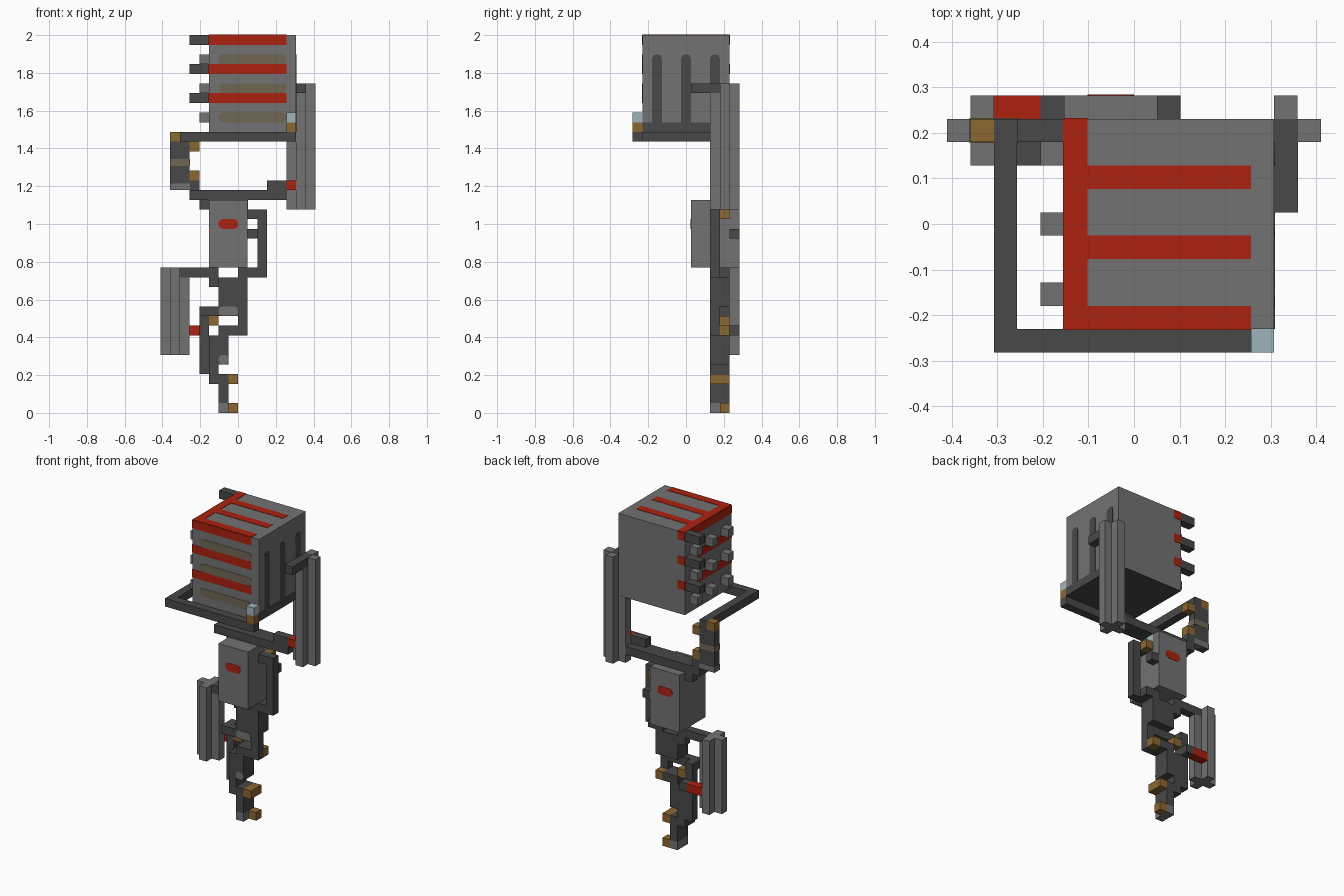
import bpy
import bmesh
from mathutils import Vector

default = bpy.data.objects.get("Cube")
if default:
    bpy.data.objects.remove(default, do_unlink=True)

UNIT = 2 / 39                      # one block of the model
ORIGIN = Vector((0, -5.5, 0))      # depth is counted in blocks from the front


def material(name, *rgb):
    mat = bpy.data.materials.new(name)
    mat.use_nodes = True
    mat.diffuse_color = (*rgb, 1)
    shader = next(n for n in mat.node_tree.nodes if n.type == 'BSDF_PRINCIPLED')
    shader.inputs["Base Color"].default_value = (*rgb, 1)
    return mat


grey = material("mid grey", .17, .17, .17)
dark = material("dark grey", .065, .065, .065)
red = material("red", .41, .015, .005)
brown = material("brown", .26, .135, .03)
tan = material("dull tan", .16, .135, .09)
blue = material("pale blue", .34, .46, .5)


def box(name, mat, x, y, z, round_axis=None):
    """Box from (low, high) ranges in blocks; round_axis rounds the outline seen along it."""
    low, high = (Vector(corner) for corner in zip(x, y, z))
    bm = bmesh.new()
    bmesh.ops.create_cube(bm, size=1)
    for v in bm.verts:
        for i in range(3):
            v.co[i] = ((low[i] if v.co[i] < 0 else high[i]) + ORIGIN[i]) * UNIT
    if round_axis is not None:
        edges = [e for e in bm.edges
                 if abs((e.verts[0].co - e.verts[1].co).normalized()[round_axis]) > .9]
        bmesh.ops.bevel(bm, geom=edges, offset=.4 * UNIT, segments=2,
                        profile=.5, affect='EDGES')
    mesh = bpy.data.meshes.new(name)
    bm.to_mesh(mesh)
    bm.free()
    mesh.materials.append(mat)
    obj = bpy.data.objects.new(name, mesh)
    bpy.context.collection.objects.link(obj)
    return obj


def cell(start, size=1):
    return (start, start + size)


def skin(at):
    """Thin range across a surface, for painted plates."""
    return (at - .04, at + .04)


front, middle, rear = cell(8), cell(9), cell(10)
both = (8, 10)

# Head block with dark underside
head_x, head_y, head_z = (-3, 6), (1, 10), (29, 39)
box("head", grey, head_x, head_y, head_z)
box("head_underside", dark, head_x, head_y, skin(29))
box("head_side_base", dark, skin(6), head_y, cell(29))

# Red comb on the top
box("top_spine", red, cell(-3), head_y, skin(39))
for y in (1, 4, 7):
    box("top_prong", red, (-2, 5), cell(y), skin(39))

# Stripes, side grooves and studs repeat every three blocks
for i in range(3):
    band, gap = cell(32 + 3 * i), cell(30 + 3 * i)
    row = cell(2 + 3 * i)
    box("front_stripe", red, (-3, 5), skin(1), band)
    box("right_stripe", red, skin(-3), head_y, band)
    box("back_stripe", red, cell(-3), skin(10), band)
    box("front_panel", tan, (-2, 5), skin(1), gap, round_axis=1)
    box("side_groove", dark, skin(6), row, (29.5, 37), round_axis=0)
    box("side_peg", dark, (-5, -3), middle, band)
    for j in range(3):
        box("side_stud", grey, (-4, -3), cell(2 + 3 * j), gap)

# Rail around the head
box("front_rail", dark, (-6, 6), cell(0), cell(28))
box("side_rail", dark, cell(-6), (1, 10), cell(28))
box("rail_end", brown, cell(-7), middle, cell(28))
box("lamp_base", brown, cell(5), cell(0), cell(29))
box("lamp", blue, cell(5), cell(0), cell(30))

# Banded column under the rail
box("column", dark, (-7, -5), middle, (23, 28))
for z, mat in ((27, brown), (24, brown), (23, dark)):
    box("column_knob", mat, cell(-5), middle, cell(z))
for z, mat in ((25.5, tan), (23, grey)):
    box("column_band", mat, (-7.03, -4.97), (8.97, 10.03), (z, z + .7))


# Ribbed poles with a plus-shaped section
def pole(name, x, bottom, top, inner, inner_top):
    box(name + "_core", grey, cell(x), (8, 11), (bottom, top))
    box(name + "_outer_rib", grey, cell(x - inner), middle, (bottom, top))
    box(name + "_inner_rib", grey, cell(x + inner), middle, (bottom, inner_top))


pole("left_pole", 6, 21, 34, -1, 29)
pole("right_pole", -7, 6, 15, 1, 14)
box("left_pole_arm", dark, (6, 7.02), (6, 10), (33, 34.02))
box("left_pole_clip", red, cell(5), front, cell(23))
box("left_clip_arm", dark, (3, 5), front, cell(23))
box("right_pole_clip", red, (-6, -4), rear, cell(8))
box("right_clip_arm", dark, cell(-4), rear, cell(8))

# Crossbar between head and body
box("crossbar", dark, (-5, 5), both, cell(22))
box("crossbar_tab", dark, cell(-4), middle, cell(21))

# Body block with marks on front and back
box("body", grey, (-3, 1), (6, 11), (15, 22))
for y in (6, 11):
    box("body_mark", red, (-2, 0), skin(y), cell(19), round_axis=1)
box("body_lamp", blue, skin(1), middle, cell(21))

# Handle beside the body
box("handle_grip", dark, cell(2), front, (14, 21))
box("handle_top", dark, cell(1), front, cell(20))
box("handle_knob", brown, cell(1), middle, cell(20))
box("handle_middle", dark, cell(1), rear, cell(18))
box("handle_bottom", dark, (0, 2), both, cell(14))

# Upper stem
box("stem_shelf", dark, (-6, -2), middle, cell(14))
box("stem_step", dark, cell(-3), middle, cell(13))
box("upper_stem", dark, (-2, 1), both, (11, 14))
box("upper_stem_side", dark, cell(0), front, (8, 11))
box("upper_stem_knob", brown, cell(0), middle, cell(8))
box("stem_link", dark, (-4, 0), front, cell(10))
box("stem_link_patch", grey, (-2, 0), skin(8), cell(10), round_axis=1)
box("stem_link_knob", brown, cell(-3), middle, cell(9))
box("stem_floor", dark, (-2, 0), both, cell(8))
box("stem_side", dark, cell(-4), middle, (4, 11))

# Lower stem and foot
box("lower_stem", dark, (-3, -1), both, (5, 8))
box("lower_stem_patch", grey, cell(-2), skin(8), cell(5), round_axis=1)
box("lower_stem_side", dark, cell(-3), both, (3, 5))
box("ankle", dark, cell(-2), both, cell(3))
box("ankle_knob", brown, cell(-1), both, cell(3))
box("shin", dark, cell(-2), both, (1, 3))
box("foot", grey, cell(-2), both, cell(0))
box("foot_knob", brown, cell(-1), middle, cell(0))
